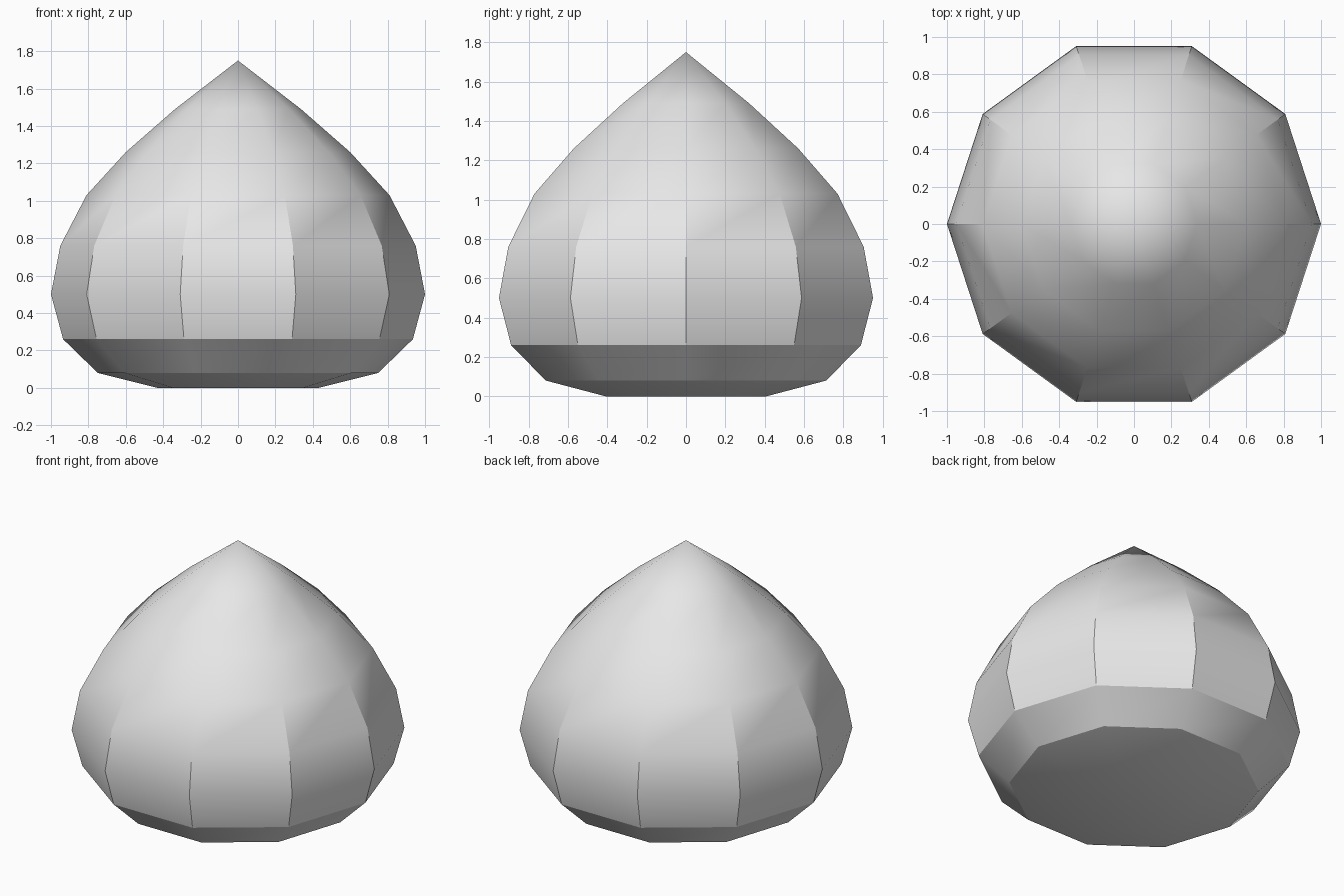
import bpy
import bmesh
from math import cos, sin, tau, radians

cube = bpy.data.objects.get("Cube")
if cube:
    bpy.data.objects.remove(cube, do_unlink=True)

SIDES = 10
# Radius and height of each ring, from the base up to just below the tip
PROFILE = [(0.43, 0.0), (0.75, 0.08), (0.935, 0.26), (1.0, 0.5),
           (0.95, 0.76), (0.81, 1.03), (0.6, 1.26), (0.337, 1.49)]
TIP_HEIGHT = 1.75

# Plain grey material
grey = bpy.data.materials.new("light grey")
grey.use_nodes = True
colour = (0.8, 0.8, 0.8, 1.0)
grey.diffuse_color = colour
grey.node_tree.nodes["Principled BSDF"].inputs["Base Color"].default_value = colour

# Ten-sided onion dome: stacked rings closed by a base and a pointed tip
bm = bmesh.new()
rings = [[bm.verts.new((r * cos(tau * i / SIDES), r * sin(tau * i / SIDES), z))
          for i in range(SIDES)] for r, z in PROFILE]
tip = bm.verts.new((0, 0, TIP_HEIGHT))
centre = bm.verts.new((0, 0, 0))
for i in range(SIDES):
    j = (i + 1) % SIDES
    for low, high in zip(rings, rings[1:]):
        bm.faces.new((low[i], low[j], high[j], high[i]))
    bm.faces.new((rings[-1][i], rings[-1][j], tip))
    bm.faces.new((rings[0][j], rings[0][i], centre))
bmesh.ops.recalc_face_normals(bm, faces=bm.faces)

mesh = bpy.data.meshes.new("onion_dome")
bm.to_mesh(mesh)
bm.free()
mesh.materials.append(grey)
dome = bpy.data.objects.new("onion_dome", mesh)
bpy.context.collection.objects.link(dome)

# Smooth the gentle bends, keep the steep ribs and lower rims sharp
bpy.ops.object.select_all(action="DESELECT")
dome.select_set(True)
bpy.context.view_layer.objects.active = dome
bpy.ops.object.shade_smooth_by_angle(angle=radians(29))
